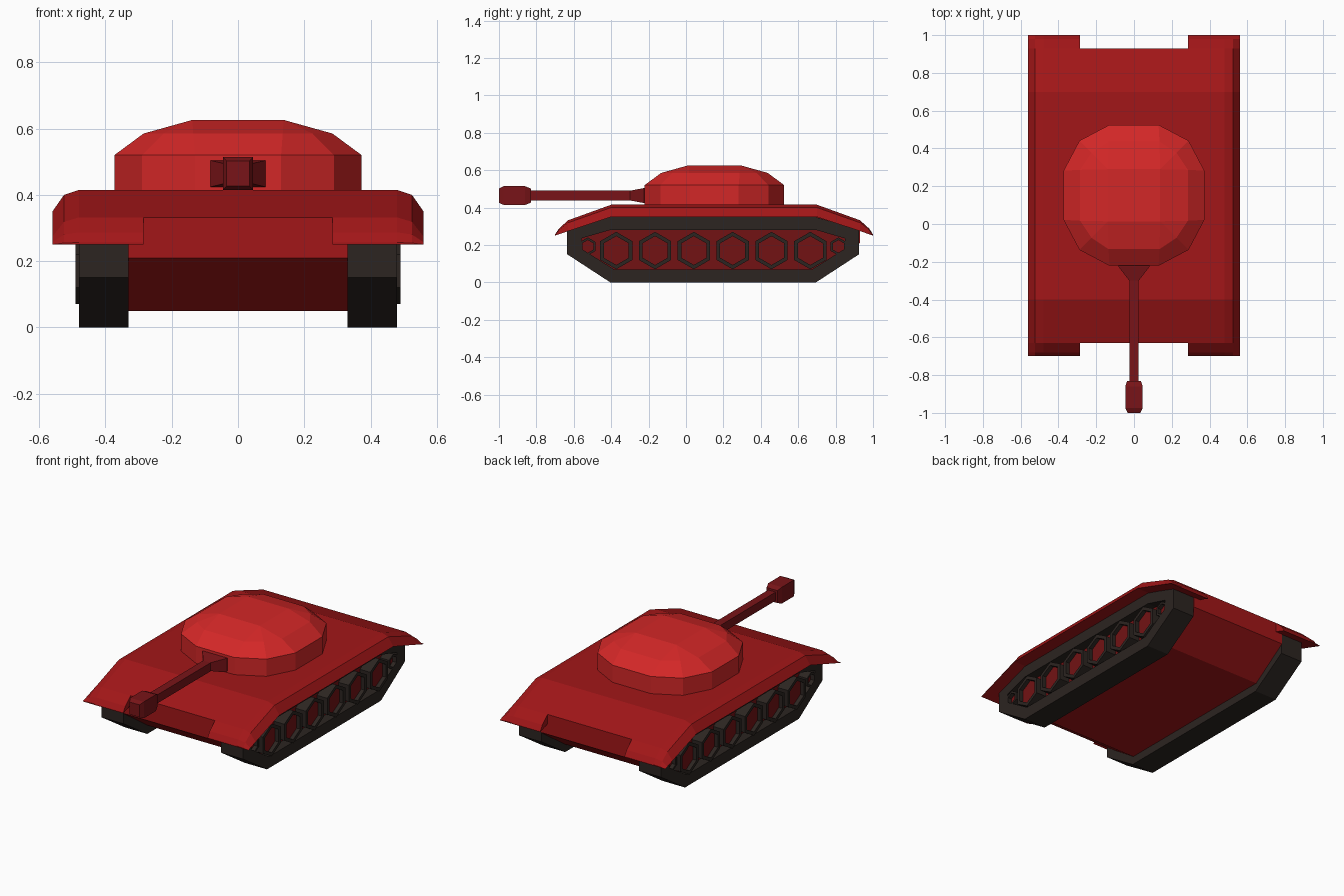
import bpy, bmesh

if "Cube" in bpy.data.objects:
    bpy.data.objects.remove(bpy.data.objects["Cube"])


def material(name, r, g, b):
    m = bpy.data.materials.new(name)
    m.diffuse_color = (r, g, b, 1)
    m.use_nodes = True
    m.node_tree.nodes["Principled BSDF"].inputs["Base Color"].default_value = m.diffuse_color
    return m


BODY = material("body_red", 0.36, 0.008, 0.009)
TURRET = material("turret_red", 0.65, 0.02, 0.02)
GUN = material("gun_red", 0.19, 0.007, 0.009)
TRACK = material("track_black", 0.025, 0.018, 0.015)
INNER = material("inner_red", 0.17, 0.006, 0.007)


def loft(name, rings, mats, mirror=False):
    """Skin equal-length rings, cap both ends; a second material goes on the last cap."""
    bm = bmesh.new()
    loops = [[bm.verts.new(p) for p in ring] for ring in rings]
    n = len(loops[0])
    for a, b in zip(loops, loops[1:]):
        for i in range(n):
            j = (i + 1) % n
            bm.faces.new((a[i], a[j], b[j], b[i]))
    bm.faces.new(loops[0])
    cap = bm.faces.new(loops[-1])
    cap.material_index = len(mats) - 1
    bmesh.ops.remove_doubles(bm, verts=bm.verts[:], dist=0.0005)
    bmesh.ops.recalc_face_normals(bm, faces=bm.faces[:])
    mesh = bpy.data.meshes.new(name)
    bm.to_mesh(mesh)
    bm.free()
    for m in mats:
        mesh.materials.append(m)
    ob = bpy.data.objects.new(name, mesh)
    bpy.context.collection.objects.link(ob)
    if mirror:
        ob.modifiers.new("mirror", 'MIRROR').use_bisect_axis[0] = False
    return ob


def side_ring(x, profile, cy=0.145):
    """Quarter-side (y, z) profile mirrored front to back, placed at x."""
    pts = [(cy + y, z) for y, z in profile] + [(cy - y, z) for y, z in reversed(profile)]
    return [(x, y, z) for y, z in pts]


# Lower hull between the tracks
hull = [(0.55, 0.05), (0.78, 0.21), (0.78, 0.31), (0.55, 0.38)]
loft("lower_hull", [side_ring(x, hull, 0.15) for x in (-0.33, 0.33)], [BODY])

# Upper deck: sloped ends and bevelled sides
CY = 0.15
def half_section(b, t):
    return [(0.56, b), (0.525, b + 0.77 * (t - b)), (0.48, t)]

def deck_ring(dy, b, t):
    h = half_section(b, t)
    pts = h + [(-x, z) for x, z in reversed(h)]
    return [(x, CY + dy, z) for x, z in pts]

loft("upper_deck", [deck_ring(-0.78, 0.274, 0.332), deck_ring(-0.55, 0.35, 0.415),
                    deck_ring(0.55, 0.35, 0.415), deck_ring(0.78, 0.274, 0.332)], [BODY])

# Fender tips beyond the deck, at front and back
for s, end in ((-1, "front"), (1, "back")):
    rings = []
    for dy, b, t in ((0.78, 0.274, 0.332), (0.83, 0.257, 0.287), (0.85, 0.25, 0.256)):
        pts = half_section(b, t) + [(0.285, t), (0.285, b)]
        rings.append([(x, CY + s * dy, z) for x, z in pts])
    loft(end + "_fenders", rings, [BODY], mirror=True)

# Track belts with a recessed red side panel
outer = [(0.55, 0.0), (0.78, 0.15), (0.78, 0.28), (0.55, 0.349)]
inner = [(0.53, 0.07), (0.705, 0.18), (0.705, 0.235), (0.55, 0.28)]
loft("tracks", [side_ring(0.33, outer), side_ring(0.48, outer),
                side_ring(0.48, inner), side_ring(0.42, inner)], [TRACK, INNER], mirror=True)

# Hexagonal wheels: dark rims with sunken red hubs
def hexagon(x, y, z, r):
    return [(x, y + r * c, z + r * s) for c, s in
            ((0, 1), (0.866, 0.5), (0.866, -0.5), (0, -1), (-0.866, -0.5), (-0.866, 0.5))]

def wheel(name, y, z, r, hub, x):
    loft(name, [hexagon(0.41, y, z, r), hexagon(x, y, z, r),
                hexagon(x, y, z, hub), hexagon(x - 0.025, y, z, hub)],
         [TRACK, INNER], mirror=True)

for i in range(6):
    wheel(f"road_wheels_{i + 1}", -0.373 + i * 0.2075, 0.17, 0.1, 0.077, 0.49)
wheel("front_idlers", -0.525, 0.192, 0.048, 0.034, 0.48)
wheel("back_idlers", 0.815, 0.192, 0.048, 0.034, 0.48)

# Turret: twelve-sided wall and faceted dome
def turret_ring(a, b, c, z):
    q = [(a, b), (c, c), (b, a)]
    pts = q + [(-x, y) for x, y in reversed(q)]
    pts += [(-x, -y) for x, y in q] + [(x, -y) for x, y in reversed(q)]
    return [(x, 0.152 + y, z) for x, y in pts]

loft("turret", [turret_ring(0.373, 0.13, 0.289, 0.40), turret_ring(0.373, 0.13, 0.289, 0.52),
                turret_ring(0.285, 0.135, 0.225, 0.585), turret_ring(0.138, 0.138, 0.138, 0.626)],
     [TURRET])

# Gun: tapered mantlet, square barrel, chamfered muzzle
def square(y, w, h):
    return [(x, y, 0.464 + z) for x, z in ((w, h), (-w, h), (-w, -h), (w, -h))]

gun = [(-0.20, 0.083, 0.04), (-0.225, 0.083, 0.04), (-0.30, 0.025, 0.026), (-0.83, 0.025, 0.026),
       (-0.83, 0.036, 0.038), (-0.86, 0.046, 0.05), (-0.975, 0.046, 0.05), (-1.0, 0.034, 0.038)]
loft("gun", [square(*g) for g in gun], [GUN])
